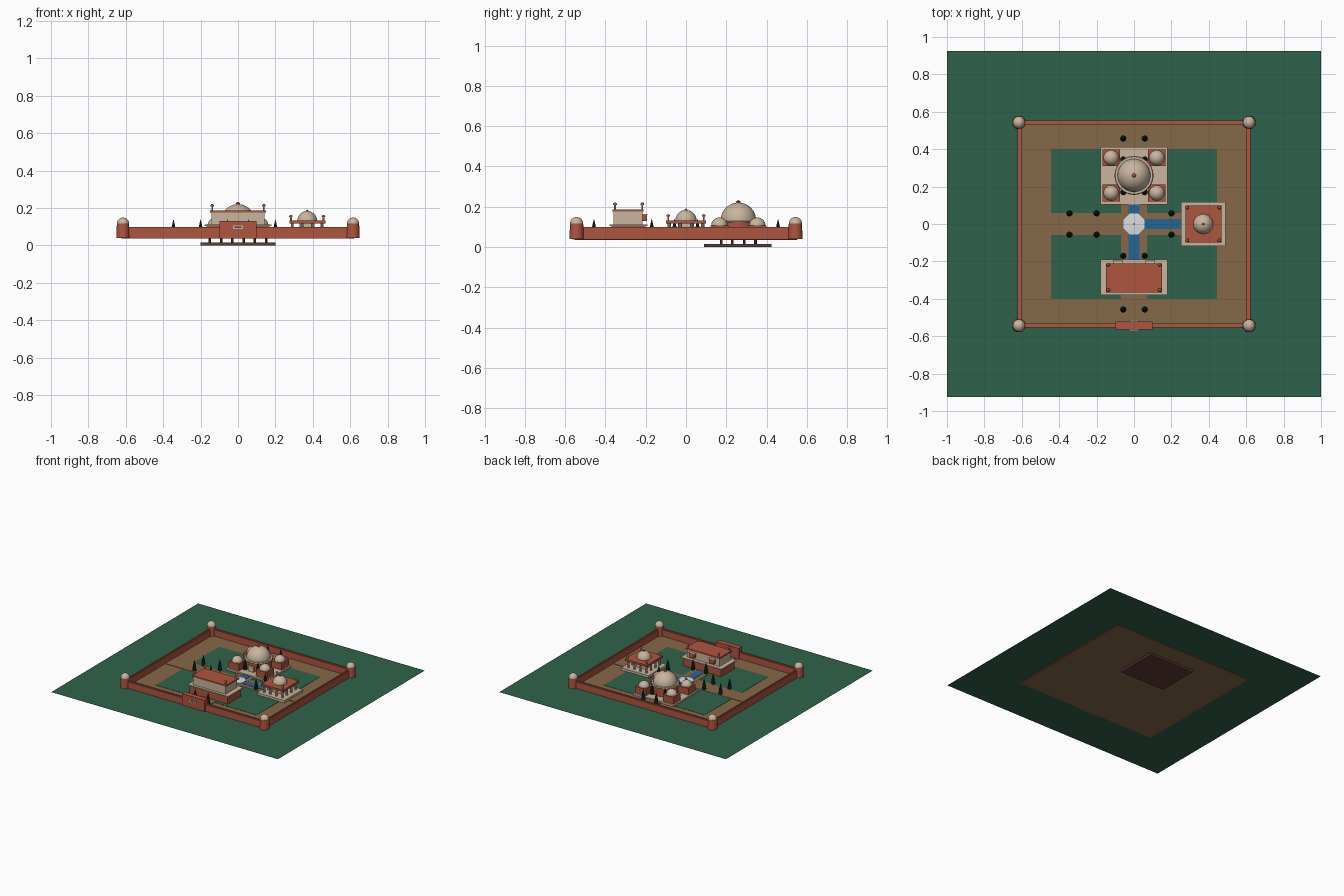
import bpy, bmesh, math
from mathutils import Matrix

if "Cube" in bpy.data.objects:
    bpy.data.objects.remove(bpy.data.objects["Cube"])


def material(name, rgb):
    m = bpy.data.materials.new(name)
    m.diffuse_color = (*rgb, 1)
    m.use_nodes = True
    m.node_tree.nodes["Principled BSDF"].inputs["Base Color"].default_value = m.diffuse_color
    return m


RED = material("red_stone", (0.42, 0.09, 0.05))
CREAM = material("cream_marble", (0.58, 0.46, 0.34))
GRASS = material("grass", (0.03, 0.12, 0.07))
SAND = material("sand_path", (0.24, 0.14, 0.065))
WATER = material("water", (0.02, 0.13, 0.30))
WHITE = material("white_marble", (0.7, 0.72, 0.75))
LEAF = material("dark_leaf", (0.008, 0.03, 0.015))
DARK = material("dark_plinth", (0.12, 0.045, 0.035))


def finish(name, bm, mat, smooth=False):
    bmesh.ops.recalc_face_normals(bm, faces=bm.faces)
    me = bpy.data.meshes.new(name)
    bm.to_mesh(me)
    bm.free()
    me.materials.append(mat)
    ob = bpy.data.objects.new(name, me)
    bpy.context.collection.objects.link(ob)
    if smooth:
        bpy.ops.object.select_all(action='DESELECT')
        ob.select_set(True)
        bpy.context.view_layer.objects.active = ob
        bpy.ops.object.shade_smooth_by_angle(angle=math.radians(35))
    return ob


def boxes(name, mat, *bounds):
    """One object from boxes given as x0, x1, y0, y1, z0, z1."""
    bm = bmesh.new()
    for x0, x1, y0, y1, z0, z1 in bounds:
        mtx = Matrix.Translation(((x0 + x1) / 2, (y0 + y1) / 2, (z0 + z1) / 2)) @ \
            Matrix.Diagonal((x1 - x0, y1 - y0, z1 - z0, 1))
        bmesh.ops.create_cube(bm, size=1, matrix=mtx)
    return finish(name, bm, mat)


def lathes(name, mat, profile, places, segs=24, smooth=True):
    """Revolve a (radius, z) profile at every (x, y) place."""
    bm = bmesh.new()
    for px, py in places:
        prev = None
        for r, z in profile:
            if r < 1e-6:
                ring = [bm.verts.new((px, py, z))]
            else:
                ring = [bm.verts.new((px + r * math.cos(2 * math.pi * (i + .5) / segs),
                                      py + r * math.sin(2 * math.pi * (i + .5) / segs), z))
                        for i in range(segs)]
            if prev:
                for i in range(segs):
                    quad = [prev[i % len(prev)], prev[(i + 1) % len(prev)],
                            ring[(i + 1) % len(ring)], ring[i % len(ring)]]
                    quad = list(dict.fromkeys(quad))
                    if len(quad) > 2:
                        bm.faces.new(quad)
            prev = ring
    return finish(name, bm, mat, smooth)


def dome(r, z, h=None, n=9):
    h = h or r
    return [(r * math.cos(math.pi / 2 * i / n) if i < n else 0,
             z + h * math.sin(math.pi / 2 * i / n)) for i in range(n + 1)]


def drum(r, z0, z1):
    return [(0, z0), (r, z0), (r, z1), (0, z1)]


def corners(cx, cy, dx, dy):
    return [(cx + sx * dx, cy + sy * dy) for sx in (-1, 1) for sy in (-1, 1)]


def kiosks(name, places, z, h):
    lathes(name + "_posts", CREAM, drum(0.005, z, z + h * 0.7), places, 8)
    lathes(name + "_caps", RED, [(0, z + h * .65), (.01, z + h * .65)] + dome(.01, z + h * .7, h * .3, 4),
           places, 12)


# Ground, courtyard, lawns, paths and water
bm = bmesh.new()
bmesh.ops.create_grid(bm, x_segments=1, y_segments=1, size=1,
                      matrix=Matrix.Translation((0, 0, 0.04)) @ Matrix.Diagonal((1, 0.925, 1, 1)))
finish("ground", bm, GRASS)
boxes("courtyard", SAND, (-.61, .61, -.55, .55, .036, .042))
boxes("lawn", GRASS, (-.445, .445, -.4, .4, .041, .044))
boxes("paths", SAND, (-.07, .07, -.53, .53, .042, .046), (-.6, .6, -.06, .06, .042, .0455))
boxes("water_channels", WATER, (-.03, .03, -.2, .11, .043, .048), (0, .26, -.026, .026, .043, .0478))
lathes("fountain_basin", WHITE, [(0, .042), (.06, .042), (.06, .053), (0, .056)], [(0, 0)], 8, False)
lathes("fountain_spout", CREAM, drum(.006, .05, .07), [(0, 0)], 8)

# Enclosing wall with a narrow parapet
boxes("outer_wall", RED,
      *[(-.615, .615, s * .543 - .011, s * .543 + .011, .037, .093) for s in (-1, 1)],
      *[(s * .612 - .01, s * .612 + .01, -.55, .55, .037, .093) for s in (-1, 1)])
boxes("wall_parapet", RED,
      *[(-.615, .615, s * .543 - .005, s * .543 + .005, .092, .099) for s in (-1, 1)],
      *[(s * .612 - .005, s * .612 + .005, -.55, .55, .092, .099) for s in (-1, 1)])
towers = corners(0, 0, .615, .543)
lathes("corner_towers", RED, [(0, .04), (.036, .04), (.033, .117), (0, .117)], towers)
lathes("corner_tower_domes", CREAM, dome(.033, .116), towers)

# Gate
boxes("gate", RED, (-.1, .1, -.563, -.522, .037, .13))
boxes("gate_panel", CREAM, (-.028, .028, -.571, -.514, .088, .106))
boxes("gate_recess", DARK, (-.02, .02, -.572, -.513, .092, .1))

# Domed building at the back, with its sunken plinth
Y = .26
boxes("sunken_plinth", DARK, (-.2, .2, .09, .425, 0, .016))
lathes("sunken_columns", DARK, drum(.007, .015, .04),
       [(x, y) for x in (-.15, -.09, -.03, .03, .09, .15) for y in (.175, .23, .29, .345)], 8)
boxes("tomb_platform", CREAM, (-.18, .18, .105, .412, .04, .056))
boxes("tomb_corner_rooms", RED,
      *[(x - .047, x + .047, y - .045, y + .045, .05, .108) for x, y in corners(0, Y, .122, .094)])
lathes("tomb_body", RED, drum(.092, .05, .126), [(0, Y)], 32)
lathes("tomb_ring", CREAM, [(0, .122), (.1, .122), (.104, .128), (.1, .135), (0, .135)], [(0, Y)], 40)
lathes("tomb_main_dome", CREAM, dome(.088, .133, n=14), [(0, Y)], 40)
lathes("tomb_finial", RED, [(0, .216), (.01, .218), (.011, .225), (.006, .231), (0, .233)], [(0, Y)], 12)
lathes("tomb_corner_domes", CREAM, dome(.041, .107, .04), corners(0, Y, .122, .094))
boxes("tomb_portal", CREAM, (-.025, .025, Y - .1, Y - .08, .05, .1))

# Two-storey hall at the front
boxes("hall_lower_storey", RED, (-.168, .168, -.37, -.2, .04, .106))
boxes("hall_eave", CREAM, (-.18, .18, -.38, -.19, .104, .113))
boxes("hall_upper_storey", CREAM, (-.143, .143, -.36, -.217, .112, .177))
boxes("hall_roof", RED, (-.15, .15, -.366, -.21, .176, .187))
boxes("hall_balconies", RED, *[(x - .022, x + .022, -.22, -.194, .13, .16) for x in (-.087, .087)])
boxes("hall_balcony_caps", CREAM, *[(x - .025, x + .025, -.22, -.192, .16, .165) for x in (-.087, .087)])
kiosks("hall_kiosk", corners(0, -.285, .138, .068), .186, .036)

# Columned pavilion on the right
X = .37
boxes("pavilion_base", CREAM, (.25, .49, -.117, .117, .04, .062))
lathes("pavilion_columns", CREAM, drum(.008, .06, .119),
       [(X + a, b) for a in (-.08, -.027, .027, .08) for b in (-.083, -.028, .028, .083)
        if abs(a) > .05 or abs(b) > .05], 10)
boxes("pavilion_core", CREAM, (X - .04, X + .04, -.04, .04, .06, .118))
boxes("pavilion_roof", RED, (.275, .468, -.1, .1, .117, .132))
lathes("pavilion_dome", CREAM, dome(.053, .131, .053), [(X, 0)], 32)
lathes("pavilion_finial", RED, dome(.007, .181, .01, 4), [(X, 0)], 10)
kiosks("pavilion_kiosk", corners(X, 0, .087, .088), .13, .033)

# Cypress trees along the paths
trees = [(s * .057, y) for s in (-1, 1) for y in (-.457, -.17, .17, .345, .457)]
trees += [(x, s * .057) for s in (-1, 1) for x in (-.345, -.2, .2)]
lathes("tree_trunks", SAND, drum(.005, .042, .065), trees, 8)
lathes("cypress_trees", LEAF, [(0, .055), (.016, .057), (.012, .09), (0, .142)], trees, 10)
